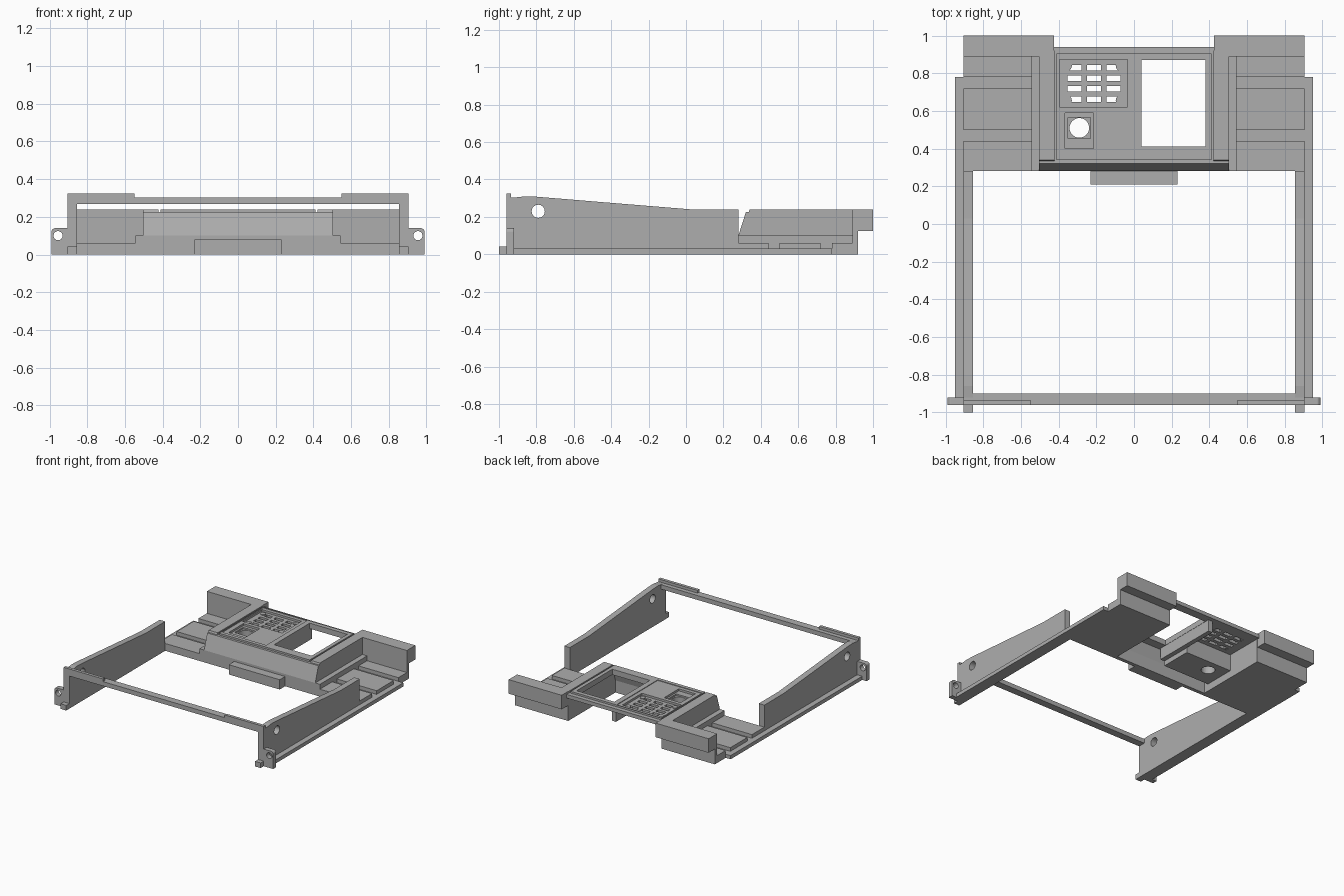
import bpy, bmesh, math
from mathutils import Matrix

if "Cube" in bpy.data.objects:
    bpy.data.objects.remove(bpy.data.objects["Cube"])

GREY = bpy.data.materials.new("plain grey")
GREY.use_nodes = True
GREY.diffuse_color = (0.42, 0.42, 0.42, 1)
GREY.node_tree.nodes["Principled BSDF"].inputs["Base Color"].default_value = GREY.diffuse_color


def finish(name, bm):
    bmesh.ops.recalc_face_normals(bm, faces=bm.faces)
    mesh = bpy.data.meshes.new(name)
    bm.to_mesh(mesh)
    bm.free()
    mesh.materials.append(GREY)
    ob = bpy.data.objects.new(name, mesh)
    bpy.context.collection.objects.link(ob)
    return ob


def prism(name, outline, x0, x1):
    """Extrude a (y, z) outline along x."""
    bm = bmesh.new()
    face = bm.faces.new([bm.verts.new((x0, y, z)) for y, z in outline])
    new = bmesh.ops.extrude_face_region(bm, geom=[face])["geom"]
    bmesh.ops.translate(bm, vec=(x1 - x0, 0, 0),
                        verts=[v for v in new if isinstance(v, bmesh.types.BMVert)])
    return finish(name, bm)


def box(name, x0, x1, y0, y1, z0, z1):
    return prism(name, [(y0, z0), (y1, z0), (y1, z1), (y0, z1)], x0, x1)


def rod(name, centre, radius, depth, axis="Z"):
    bm = bmesh.new()
    turn = {"X": Matrix.Rotation(math.pi / 2, 4, "Y"),
            "Y": Matrix.Rotation(math.pi / 2, 4, "X"), "Z": Matrix()}[axis]
    bmesh.ops.create_cone(bm, cap_ends=True, segments=32, radius1=radius, radius2=radius,
                          depth=depth, matrix=Matrix.Translation(centre) @ turn)
    return finish(name, bm)


def carve(ob, cutters):
    """Subtract the cutters, then bake the result."""
    for c in cutters:
        c.hide_render = True
        mod = ob.modifiers.new("cut", "BOOLEAN")
        mod.operation, mod.solver, mod.object = "DIFFERENCE", "EXACT", c
    bpy.context.view_layer.update()
    baked = bpy.data.meshes.new_from_object(
        ob.evaluated_get(bpy.context.evaluated_depsgraph_get()))
    ob.modifiers.clear()
    ob.data = baked
    for c in cutters:
        bpy.data.objects.remove(c)


# Parts repeated on the left and right
for side, s in (("left", 1), ("right", -1)):
    def sbox(name, x0, x1, *rest):
        return box(f"{side}_{name}", s * x0, s * x1, *rest)

    # Tapered side wall with a pivot hole
    wall = prism(f"{side}_side_wall",
                 [(-0.96, 0), (0.28, 0), (0.28, 0.24), (0.03, 0.24), (-0.40, 0.275),
                  (-0.80, 0.308), (-0.86, 0.31), (-0.93, 0.302), (-0.96, 0.302)],
                 s * 0.855, s * 0.905)
    carve(wall, [rod("wall_cutter", (s * 0.88, -0.79, 0.23), 0.035, 0.2, "X")])
    sbox("flange", 0.905, 0.95, -0.92, 0.78, 0, 0.03)

    # Hinge ear with rounded outer corners, and the small front foot
    ear = sbox("hinge_ear", 0.90, 0.99, -0.96, -0.92, 0, 0.14)
    bev = ear.modifiers.new("round", "BEVEL")
    bev.width, bev.segments, bev.limit_method = 0.02, 4, "WEIGHT"
    weights = ear.data.attributes.new("bevel_weight_edge", "FLOAT", "EDGE")
    for e in ear.data.edges:
        if all(abs(ear.data.vertices[i].co.x) > 0.98 and ear.data.vertices[i].co.z > 0.1
               for i in e.vertices):
            weights.data[e.index].value = 1
    carve(ear, [rod("ear_cutter", (s * 0.955, -0.94, 0.10), 0.024, 0.2, "Y")])
    sbox("front_foot", 0.855, 0.905, -1.0, -0.96, 0, 0.042)
    sbox("front_lip", 0.55, 0.905, -0.96, -0.935, 0.30, 0.325)

    # Stepped floor, ledge, console arm and overhanging rear block
    prism(f"{side}_floor",
          [(0.28, 0), (0.92, 0), (0.92, 0.06), (0.78, 0.06), (0.78, 0.03), (0.72, 0.03),
           (0.72, 0.06), (0.50, 0.06), (0.50, 0.03), (0.44, 0.03), (0.44, 0.06), (0.28, 0.06)],
          s * 0.54, s * 0.905)
    sbox("ledge", 0.49, 0.545, 0.28, 0.91, 0, 0.10)
    prism(f"{side}_console_arm",
          [(0.28, 0), (0.92, 0), (0.92, 0.24), (0.34, 0.24), (0.335, 0.225),
           (0.32, 0.225), (0.28, 0.10)], s * 0.422, s * 0.503)
    prism(f"{side}_rear_block",
          [(0.89, 0), (0.92, 0), (0.92, 0.125), (1.0, 0.125), (1.0, 0.24), (0.89, 0.24)],
          s * 0.425, s * 0.905)

# Front cross bar and central tab
box("front_bar", -0.905, 0.905, -0.96, -0.90, 0.267, 0.303)
box("front_tab", -0.23, 0.23, 0.21, 0.29, 0, 0.08)

# Sloping console front, hollow behind
prism("console_front",
      [(0.28, 0), (0.28, 0.10), (0.32, 0.225), (0.36, 0.225), (0.36, 0.20),
       (0.34, 0.20), (0.31, 0.10), (0.31, 0)], -0.43, 0.43)


def console_cutters():
    """Window, panel recess, vent slots and switch opening."""
    cuts = [box("window_cutter", 0.04, 0.38, 0.41, 0.87, 0.1, 0.3),
            box("panel_cutter", -0.403, -0.003, 0.37, 0.90, 0.235, 0.3),
            box("vent_cutter", -0.395, -0.035, 0.62, 0.872, 0.218, 0.3),
            box("switch_cutter", -0.365, -0.215, 0.40, 0.59, 0.218, 0.3),
            box("switch_well_cutter", -0.35, -0.23, 0.455, 0.565, 0.206, 0.3),
            rod("switch_hole_cutter", (-0.29, 0.51, 0.15), 0.052, 0.4)]
    for x in (-0.315, -0.212, -0.108):
        for y in (0.83, 0.774, 0.718, 0.662):
            cuts.append(box("slot_cutter", x - 0.037, x + 0.037, y - 0.015, y + 0.015, 0.1, 0.3))
    return cuts


# Console deck and raised cover, cut together
deck = box("console_deck", -0.425, 0.425, 0.335, 0.94, 0.195, 0.225)
carve(deck, console_cutters())
cover = box("console_cover", -0.41, 0.41, 0.34, 0.905, 0.222, 0.24)
carve(cover, console_cutters())

# Screws in the vent corners
for x in (-0.36, -0.067):
    for y in (0.84, 0.655):
        rod("vent_boss", (x, y, 0.207), 0.03, 0.02)
        rod("vent_screw", (x, y, 0.214), 0.021, 0.02)

# Switch housing below the deck
housing = box("switch_housing", -0.425, 0.0, 0.35, 0.61, 0.06, 0.20)
carve(housing, [rod("housing_cutter", (-0.29, 0.51, 0.12), 0.052, 0.4)])
box("window_divider", 0.0, 0.038, 0.35, 0.905, 0.10, 0.20)
